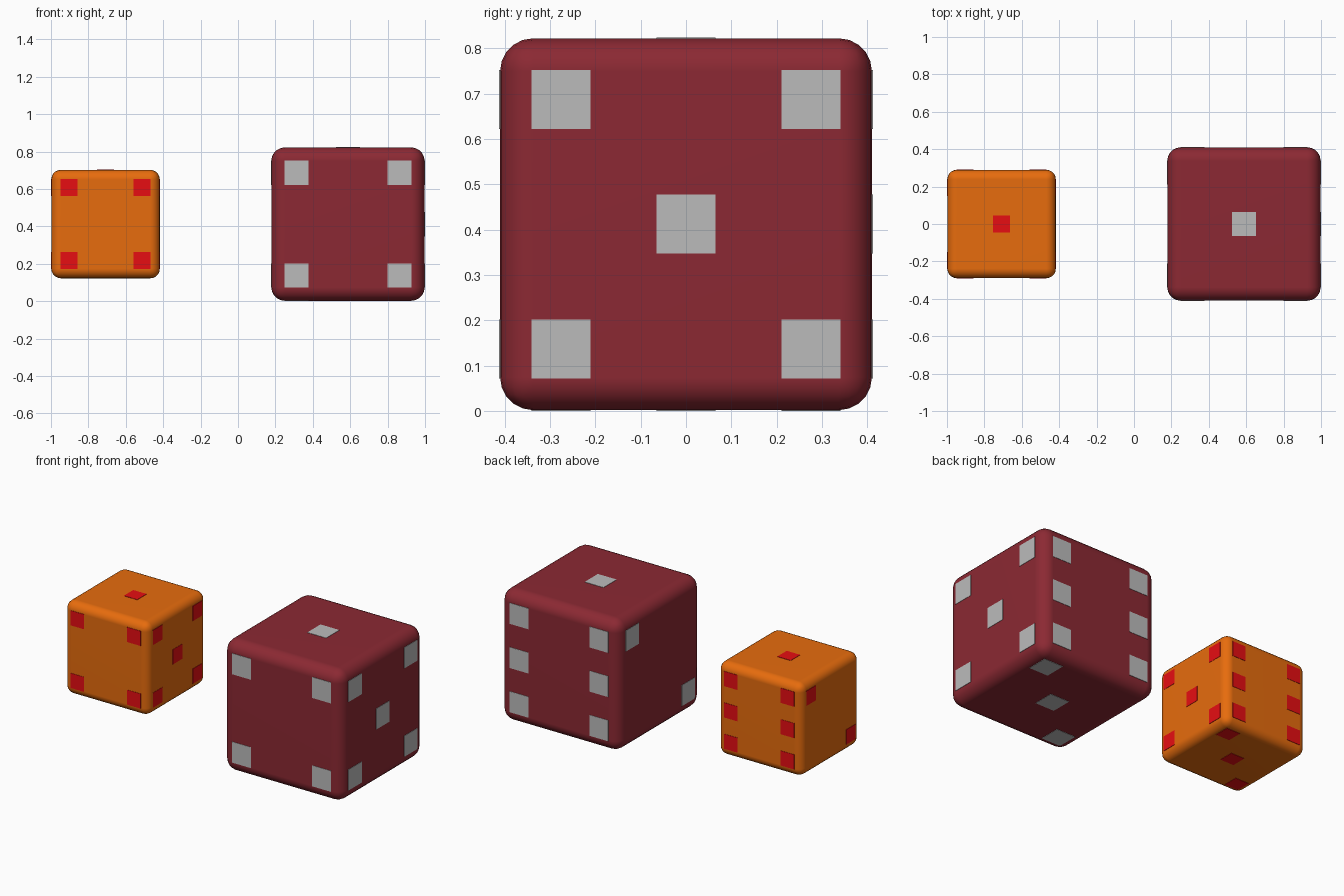
import bpy, bmesh
from mathutils import Vector, Matrix

if "Cube" in bpy.data.objects:
    bpy.data.objects.remove(bpy.data.objects["Cube"])

LIFT = 0.002  # pip height above the face


def material(name, rgb):
    m = bpy.data.materials.new(name)
    m.diffuse_color = (*rgb, 1)
    m.use_nodes = True
    m.node_tree.nodes["Principled BSDF"].inputs["Base Color"].default_value = m.diffuse_color
    return m


def finish(name, bm, mat, loc):
    me = bpy.data.meshes.new(name)
    bm.to_mesh(me)
    bm.free()
    ob = bpy.data.objects.new(name, me)
    ob.location = loc
    me.materials.append(mat)
    bpy.context.collection.objects.link(ob)
    return ob


# Pip layouts per face: normal, u axis, v axis, (u, v) grid positions
X, Y, Z = Vector((1, 0, 0)), Vector((0, 1, 0)), Vector((0, 0, 1))
CORNERS = [(-1, -1), (-1, 1), (1, -1), (1, 1)]
FACES = [
    (Z, X, Y, [(0, 0)]),                             # top: one
    (-X, Y, Z, [(1, 1), (-1, -1)]),                  # left: two
    (-Z, X, Y, [(1, 1), (0, 0), (-1, -1)]),          # bottom: three
    (-Y, X, Z, CORNERS),                             # front: four
    (X, Y, Z, CORNERS + [(0, 0)]),                   # right: five
    (Y, X, Z, CORNERS + [(-1, 0), (1, 0)]),          # back: six
]


def die(name, size, loc, body_mat, pip_mat):
    half = size / 2 - LIFT
    # rounded body
    bm = bmesh.new()
    bmesh.ops.create_cube(bm, size=half * 2)
    bmesh.ops.bevel(bm, geom=bm.edges[:], offset=size * 0.088, segments=5,
                    profile=0.5, affect='EDGES')
    for f in bm.faces:
        f.smooth = True
    body = finish(name + "_body", bm, body_mat, loc)
    mod = body.modifiers.new("normals", 'WEIGHTED_NORMAL')
    mod.keep_sharp = True

    # thin square pips on all six faces
    bm = bmesh.new()
    step, pip = size * 0.334, size * 0.158
    for n, u, v, spots in FACES:
        rot = Matrix((u, v, n)).transposed().to_4x4()
        if rot.determinant() < 0:
            rot = Matrix((-u, v, n)).transposed().to_4x4()
        for a, b in spots:
            centre = n * half + u * a * step + v * b * step
            bmesh.ops.create_cube(
                bm, size=1,
                matrix=Matrix.Translation(centre) @ rot
                @ Matrix.Diagonal((pip, pip, LIFT * 2, 1)))
    finish(name + "_pips", bm, pip_mat, loc)


die("large_die", 0.824, (0.588, 0, 0.412),
    material("dark_red", (0.26, 0.022, 0.033)), material("grey", (0.5, 0.5, 0.5)))
die("small_die", 0.584, (-0.708, 0, 0.412),
    material("orange", (0.8, 0.15, 0.004)), material("red", (0.8, 0.004, 0.006)))
